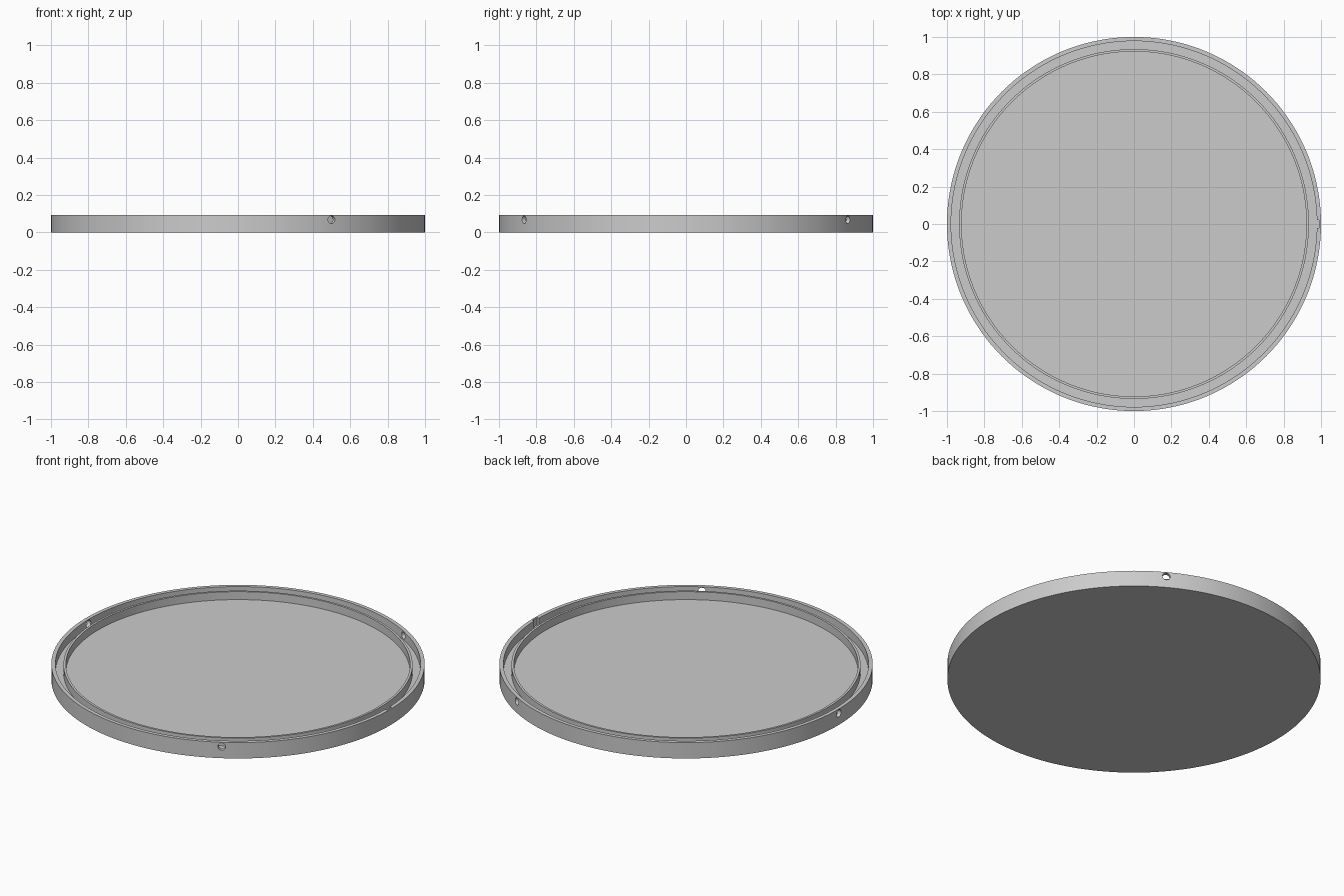
import bpy, bmesh
from math import radians, cos, sin, tau

cube = bpy.data.objects.get("Cube")
if cube:
    bpy.data.objects.remove(cube, do_unlink=True)

SEGMENTS = 144
HEIGHT = 0.094
FLOOR = 0.043

grey = bpy.data.materials.new("light grey")
grey.use_nodes = True
colour = (0.6, 0.6, 0.6, 1)
grey.diffuse_color = colour
grey.node_tree.nodes["Principled BSDF"].inputs["Base Color"].default_value = colour


def lathe(name, profile):
    """Revolve (radius, z) points about z and cap both open ends."""
    bm = bmesh.new()
    rings = [[bm.verts.new((r * cos(tau * i / SEGMENTS), r * sin(tau * i / SEGMENTS), z))
              for i in range(SEGMENTS)] for r, z in profile]
    for lower, upper in zip(rings, rings[1:]):
        for i in range(SEGMENTS):
            j = (i + 1) % SEGMENTS
            bm.faces.new((lower[i], lower[j], upper[j], upper[i]))
    bm.faces.new(rings[0][::-1])
    bm.faces.new(rings[-1])
    bmesh.ops.recalc_face_normals(bm, faces=bm.faces)
    mesh = bpy.data.meshes.new(name)
    bm.to_mesh(mesh)
    bm.free()
    mesh.materials.append(grey)
    obj = bpy.data.objects.new(name, mesh)
    bpy.context.collection.objects.link(obj)
    return obj


def cut(target, cutter):
    """Subtract the cutter from the target, then discard it."""
    cutter.hide_render = True
    cutter.data.materials.append(grey)
    mod = target.modifiers.new("cut", "BOOLEAN")
    mod.operation = "DIFFERENCE"
    mod.solver = "EXACT"
    mod.object = cutter
    bpy.ops.object.select_all(action="DESELECT")
    bpy.context.view_layer.objects.active = target
    target.select_set(True)
    bpy.ops.object.modifier_apply(modifier=mod.name)
    bpy.data.objects.remove(cutter, do_unlink=True)


# Round tray: outer wall, groove, thin inner ridge and recessed floor
tray = lathe("round_tray", [
    (1, 0), (1, HEIGHT), (0.978, HEIGHT), (0.978, FLOOR),
    (0.935, FLOOR), (0.935, 0.09), (0.922, 0.09), (0.922, FLOOR)])

# Three round holes through the outer wall
for angle in (-60, 60, 180):
    a = radians(angle)
    bpy.ops.mesh.primitive_cylinder_add(
        vertices=24, radius=0.021, depth=0.07,
        location=(0.995 * cos(a), 0.995 * sin(a), 0.068),
        rotation=(0, radians(90), a))
    cut(tray, bpy.context.object)

# Shallow notch inside the outer wall, open at the rim
bpy.ops.mesh.primitive_cube_add(size=1, location=(0.975, 0, 0.08))
notch = bpy.context.object
notch.scale = (0.03, 0.045, 0.06)
cut(tray, notch)

# Smooth round walls with crisp rims
bpy.context.view_layer.objects.active = tray
tray.select_set(True)
bpy.ops.object.shade_smooth_by_angle(angle=radians(30))
